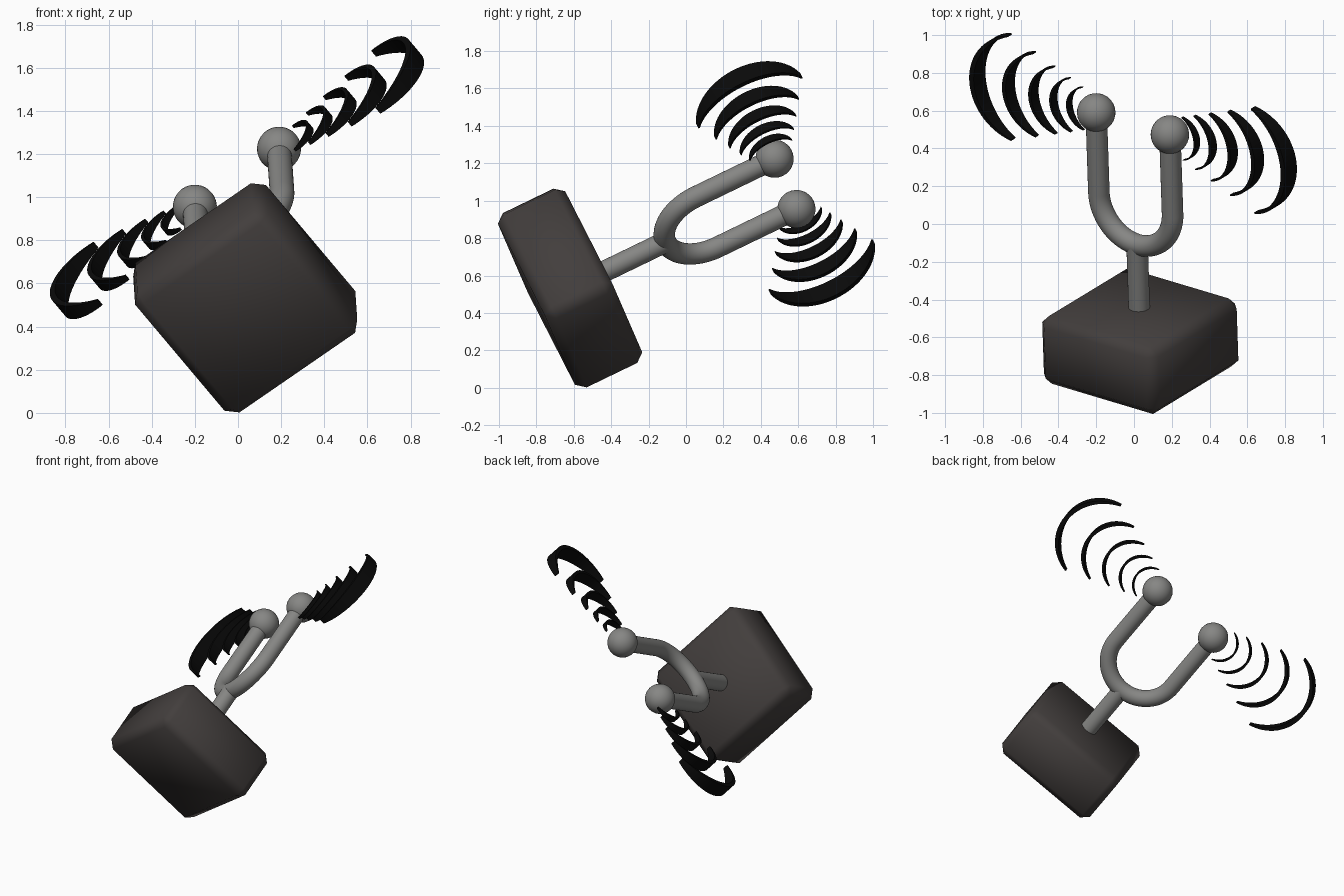
import bpy, bmesh, math
from mathutils import Vector, Matrix

if "Cube" in bpy.data.objects:
    bpy.data.objects.remove(bpy.data.objects["Cube"])

# Tilted local frame: X across the fork, Y through its thickness, Z along the prongs
axis = Vector((-0.03, 0.9, 0.435)).normalized()
across = Vector((0.80, -0.236, 0.553))
across = (across - axis * across.dot(axis)).normalized()
thick = axis.cross(across)
FRAME = Matrix((across, thick, axis)).transposed().to_4x4()
FRAME.translation = Vector((-0.005, 0.532, 1.09))   # midpoint between the balls

HALF = 0.244      # half distance between prongs
TUBE = 0.057      # rod radius
BEND = -0.468     # local height of the bend centre
BOX = -1.28       # local height of the box centre


def material(name, rgb):
    m = bpy.data.materials.new(name)
    m.diffuse_color = (*rgb, 1)
    m.use_nodes = True
    m.node_tree.nodes["Principled BSDF"].inputs["Base Color"].default_value = m.diffuse_color
    return m


GREY = material("fork_grey", (0.24, 0.24, 0.232))
DARK = material("box_charcoal", (0.055, 0.048, 0.046))
BLACK = material("wave_black", (0.003, 0.003, 0.003))


def finish(bm, name, mat, angle):
    bmesh.ops.recalc_face_normals(bm, faces=bm.faces[:])
    me = bpy.data.meshes.new(name)
    bm.to_mesh(me)
    bm.free()
    me.materials.append(mat)
    ob = bpy.data.objects.new(name, me)
    bpy.context.collection.objects.link(ob)
    ob.matrix_world = FRAME
    bpy.ops.object.select_all(action='DESELECT')
    ob.select_set(True)
    bpy.context.view_layer.objects.active = ob
    bpy.ops.object.shade_smooth_by_angle(angle=math.radians(angle))
    return ob


def loft(bm, rings):
    """Skin a list of point rings and cap both ends."""
    vs = [[bm.verts.new(p) for p in r] for r in rings]
    n = len(vs[0])
    for a, b in zip(vs, vs[1:]):
        for i in range(n):
            j = (i + 1) % n
            bm.faces.new((a[i], a[j], b[j], b[i]))
    bm.faces.new(vs[0])
    bm.faces.new(vs[-1])


def rod(bm, path, radius, sides=32):
    """Round tube along a path lying in the local XZ plane."""
    rings = []
    for i, p in enumerate(path):
        t = (path[min(i + 1, len(path) - 1)] - path[max(i - 1, 0)]).normalized()
        side = Vector((0, 1, 0)).cross(t)
        rings.append([p + radius * (side * math.cos(k) + Vector((0, 1, 0)) * math.sin(k))
                      for k in (math.tau * s / sides for s in range(sides))])
    loft(bm, rings)


# U-shaped fork
bm = bmesh.new()
path = [Vector((HALF, 0, 0))]
for i in range(33):
    k = math.pi * i / 32
    path.append(Vector((HALF * math.cos(k), 0, BEND - HALF * math.sin(k))))
path.append(Vector((-HALF, 0, 0)))
rod(bm, path, TUBE)
finish(bm, "fork", GREY, 40)

# Stem from box to bend
bm = bmesh.new()
rod(bm, [Vector((0, 0, BOX + 0.15)), Vector((0, 0, BEND - HALF))], TUBE)
finish(bm, "stem", GREY, 40)

# Resonator box with chamfered edges
bm = bmesh.new()
bmesh.ops.create_cube(bm, size=1, matrix=Matrix.Translation((0, 0, BOX)) @ Matrix.Diagonal((0.77, 0.79, 0.40, 1)))
bmesh.ops.bevel(bm, geom=bm.edges[:], offset=0.05, segments=1, profile=0.5, affect='EDGES')
finish(bm, "resonator_box", DARK, 80)


# Balls on the prong tips, and shrinking sound waves outside each one
def wave_rings(sign, f):
    rings = []
    for i in range(33):
        s = -1 + i / 16
        k = math.radians(75.5) * s
        taper = max(0.0, 1 - s * s)
        w = 0.018 + 0.034 * taper           # half width through the fork
        t = 0.008 + 0.022 * taper           # radial thickness
        ring = []
        for r, y in ((0.32, -w), (0.32, w), (0.32 - t, w), (0.32 - t, -w)):
            x = HALF + 0.482 + r * math.cos(k)
            ring.append(Vector((sign * x, y, r * math.sin(k))) * f)
        rings.append(ring)
    return rings


for sign, side in ((1, "right"), (-1, "left")):
    bm = bmesh.new()
    bmesh.ops.create_uvsphere(bm, u_segments=32, v_segments=16, radius=0.102,
                              matrix=Matrix.Translation((sign * HALF, 0, 0)))
    finish(bm, side + "_ball", GREY, 60)
    for n in range(5):
        bm = bmesh.new()
        loft(bm, wave_rings(sign, 0.8 ** n))
        finish(bm, f"{side}_sound_wave_{n + 1}", BLACK, 40)
